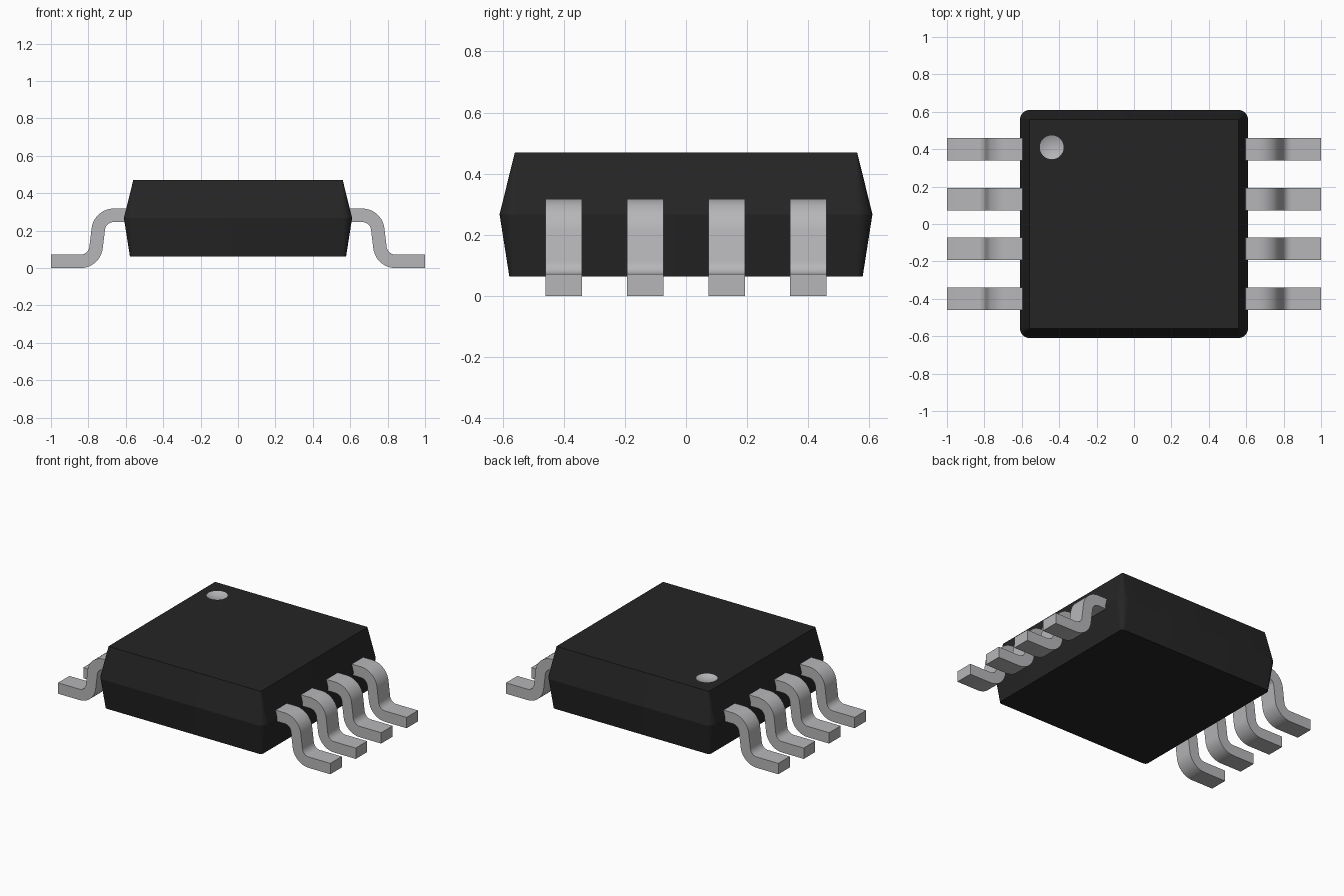
import bpy, bmesh, math
from mathutils import Vector

if "Cube" in bpy.data.objects:
    bpy.data.objects.remove(bpy.data.objects["Cube"])


def material(name, rgb):
    m = bpy.data.materials.new(name)
    m.diffuse_color = (*rgb, 1)
    m.use_nodes = True
    m.node_tree.nodes["Principled BSDF"].inputs["Base Color"].default_value = m.diffuse_color
    return m


BLACK = material("black plastic", (0.0185, 0.0185, 0.0185))
GREY = material("grey metal", (0.47, 0.47, 0.485))


def make_object(name, bm, mats):
    bmesh.ops.recalc_face_normals(bm, faces=bm.faces)
    mesh = bpy.data.meshes.new(name)
    bm.to_mesh(mesh)
    bm.free()
    for m in mats:
        mesh.materials.append(m)
    ob = bpy.data.objects.new(name, mesh)
    bpy.context.collection.objects.link(ob)
    return ob


def activate(ob):
    bpy.ops.object.select_all(action='DESELECT')
    ob.select_set(True)
    bpy.context.view_layer.objects.active = ob


def smooth(ob, degrees):
    activate(ob)
    bpy.ops.object.shade_smooth_by_angle(angle=math.radians(degrees))


def rounded_square(half, r, z, seg=8):
    pts = []
    for k, (sx, sy) in enumerate([(1, 1), (-1, 1), (-1, -1), (1, -1)]):
        for i in range(seg + 1):
            a = math.pi / 2 * (k + i / seg)
            pts.append((sx * (half - r) + r * math.cos(a),
                        sy * (half - r) + r * math.sin(a), z))
    return pts


# Body: drafted block, widest at the parting line
bm = bmesh.new()
rings = [[bm.verts.new(p) for p in rounded_square(*s)]
         for s in [(0.578, 0.022, 0.063), (0.61, 0.054, 0.267), (0.56, 0.004, 0.47)]]
for lo, hi in zip(rings, rings[1:]):
    n = len(lo)
    for i in range(n):
        j = (i + 1) % n
        bm.faces.new((lo[i], lo[j], hi[j], hi[i]))
bm.faces.new(rings[0])
bm.faces.new(rings[-1])
body = make_object("body", bm, [BLACK, GREY])

# Pin one marker: shallow grey dish cut into the top
rim, depth = 0.064, 0.014
R = (rim ** 2 + depth ** 2) / (2 * depth)
bm = bmesh.new()
bmesh.ops.create_uvsphere(bm, u_segments=40, v_segments=60, radius=R)
bmesh.ops.translate(bm, verts=bm.verts, vec=(-0.44, 0.41, 0.47 - depth + R))
for f in bm.faces:
    f.material_index = 1
cutter = make_object("marker_cutter", bm, [BLACK, GREY])
cutter.hide_render = True
cut = body.modifiers.new("marker", 'BOOLEAN')
cut.operation = 'DIFFERENCE'
cut.solver = 'EXACT'
cut.object = cutter
activate(body)
bpy.ops.object.modifier_apply(modifier="marker")
bpy.data.objects.remove(cutter)
smooth(body, 15)


# Leads: constant-thickness strip along a filleted centre line
def lead_profile(corners, r, t, seg=10):
    pts = [Vector(c) for c in corners]
    path = [(pts[0], (pts[1] - pts[0]).normalized())]
    for a, b, c in zip(pts, pts[1:], pts[2:]):
        d1, d2 = (b - a).normalized(), (c - b).normalized()
        turn = d1.angle_signed(d2)          # clockwise positive
        sign = 1 if turn > 0 else -1
        start = b - d1 * r * math.tan(abs(turn) / 2)
        centre = start + Vector((d1.y, -d1.x)) * sign * r
        for i in range(seg + 1):
            ang = -turn * i / seg
            ca, sa = math.cos(ang), math.sin(ang)
            d = Vector((d1.x * ca - d1.y * sa, d1.x * sa + d1.y * ca))
            path.append((centre - Vector((d.y, -d.x)) * sign * r, d))
    path.append((pts[-1], (pts[-1] - pts[-2]).normalized()))
    return [(p + Vector((-d.y, d.x)) * t / 2, p - Vector((-d.y, d.x)) * t / 2)
            for p, d in path]


T, W = 0.072, 0.12
PROFILE = lead_profile([(0.57, 0.282), (0.738, 0.282), (0.768, T / 2), (1.0, T / 2)],
                       0.083, T)


def make_lead(name, side, y):
    bm = bmesh.new()
    sections = []
    for up, down in PROFILE:
        sections.append([bm.verts.new((side * p.x, y + w, p.y))
                         for p, w in ((up, -W / 2), (up, W / 2),
                                      (down, W / 2), (down, -W / 2))])
    for a, b in zip(sections, sections[1:]):
        for i in range(4):
            j = (i + 1) % 4
            bm.faces.new((a[i], a[j], b[j], b[i]))
    bm.faces.new(sections[0])
    bm.faces.new(sections[-1])
    smooth(make_object(name, bm, [GREY]), 30)


for side, label in ((-1, "left"), (1, "right")):
    for i in range(4):
        make_lead(f"{label}_lead_{i + 1}", side, 0.4 - i * 0.8 / 3)
